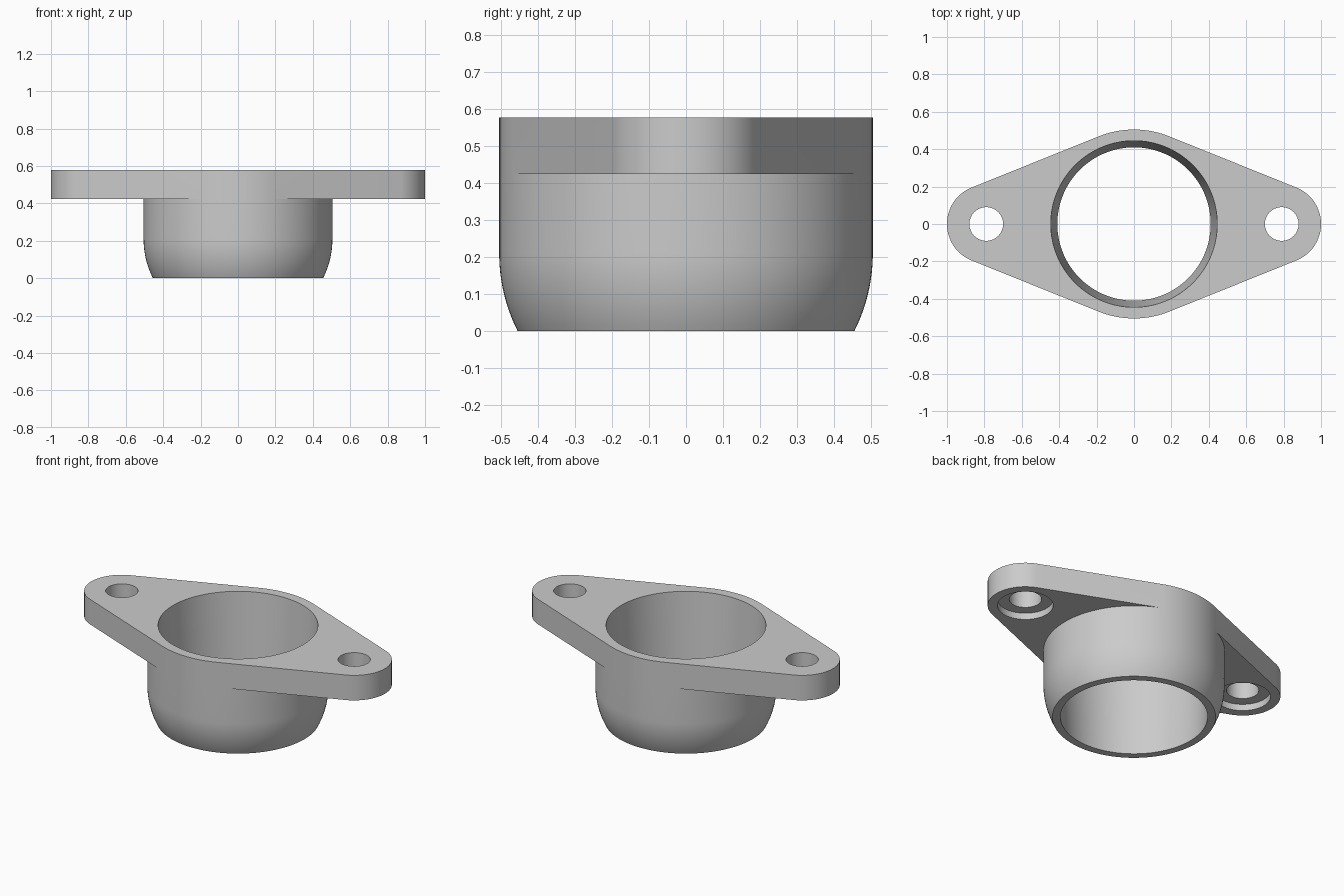
import bpy, bmesh
from math import sin, cos, asin, pi

SEGS = 128
PLATE_Z, TOP_Z = 0.424, 0.578
BODY_R, END_R, END_X = 0.505, 0.21, 0.79
HOLE_R, RECESS_R, RECESS_DEPTH = 0.09, 0.155, 0.04

cube = bpy.data.objects.get("Cube")
if cube:
    bpy.data.objects.remove(cube, do_unlink=True)

metal = bpy.data.materials.new("plain grey")
metal.use_nodes = True
grey = (0.6, 0.6, 0.6, 1)
metal.diffuse_color = grey
metal.node_tree.nodes["Principled BSDF"].inputs["Base Color"].default_value = grey


def finish(name, bm):
    bmesh.ops.recalc_face_normals(bm, faces=bm.faces)
    mesh = bpy.data.meshes.new(name)
    bm.to_mesh(mesh)
    bm.free()
    mesh.materials.append(metal)
    obj = bpy.data.objects.new(name, mesh)
    bpy.context.collection.objects.link(obj)
    return obj


def ring(bm, r, z, x=0):
    angles = [2 * pi * i / SEGS for i in range(SEGS)]
    return [bm.verts.new((x + r * cos(a), r * sin(a), z)) for a in angles]


def turned(name, profile, x=0):
    """Closed solid turned from (radius, height) pairs."""
    bm = bmesh.new()
    rings = [ring(bm, r, z, x) for r, z in profile]
    for low, high in zip(rings, rings[1:]):
        for i in range(SEGS):
            j = (i + 1) % SEGS
            bm.faces.new((low[i], low[j], high[j], high[i]))
    bm.faces.new(rings[0])
    bm.faces.new(rings[-1])
    return finish(name, bm)


def combine(target, tool, operation):
    mod = target.modifiers.new(operation.lower(), "BOOLEAN")
    mod.operation, mod.solver, mod.object = operation, "EXACT", tool
    bpy.context.view_layer.objects.active = target
    bpy.ops.object.modifier_apply(modifier=mod.name)
    bpy.data.objects.remove(tool, do_unlink=True)


# Flange plate: outline wrapped around the hub circle and two end circles
bm = bmesh.new()
for radius, x in ((BODY_R, 0), (END_R, END_X), (END_R, -END_X)):
    ring(bm, radius, PLATE_Z, x)
hull = bmesh.ops.convex_hull(bm, input=bm.verts)
bmesh.ops.delete(bm, geom=[v for v in hull["geom_interior"]
                           if isinstance(v, bmesh.types.BMVert)], context="VERTS")
rim = sorted((v.co.copy() for v in bm.verts), key=lambda c: c.to_2d().angle_signed((1, 0)))
bm.clear()
base = bm.faces.new([bm.verts.new(c) for c in rim])
top = bmesh.ops.extrude_face_region(bm, geom=[base], use_keep_orig=True)
for v in top["geom"]:
    if isinstance(v, bmesh.types.BMVert):
        v.co.z = TOP_Z
flange = finish("flange_housing", bm)

# Hub: straight collar with a rounded lower shoulder
drop, inset = 0.21, 0.05
arc_r = (drop ** 2 + inset ** 2) / (2 * inset)
sweep = asin(drop / arc_r)
shoulder = [(BODY_R - arc_r * (1 - cos(sweep * t / 12)), drop - arc_r * sin(sweep * t / 12))
            for t in range(12, -1, -1)]
hub = turned("hub", shoulder + [(BODY_R, PLATE_Z)])
combine(flange, hub, "UNION")

# Tapered bore through the hub
bore = turned("bore_cutter", [(0.405, -0.08), (0.45, TOP_Z + 0.08)])
combine(flange, bore, "DIFFERENCE")

# Bolt holes, each with a shallow recess on the underside
step_z = PLATE_Z + RECESS_DEPTH
for side in (-1, 1):
    bolt = turned("bolt_cutter", [(RECESS_R, PLATE_Z - 0.1), (RECESS_R, step_z),
                                  (HOLE_R, step_z), (HOLE_R, TOP_Z + 0.1)], side * END_X)
    combine(flange, bolt, "DIFFERENCE")

bpy.ops.object.select_all(action="DESELECT")
flange.select_set(True)
bpy.context.view_layer.objects.active = flange
bpy.ops.object.shade_smooth_by_angle(angle=pi / 6)
